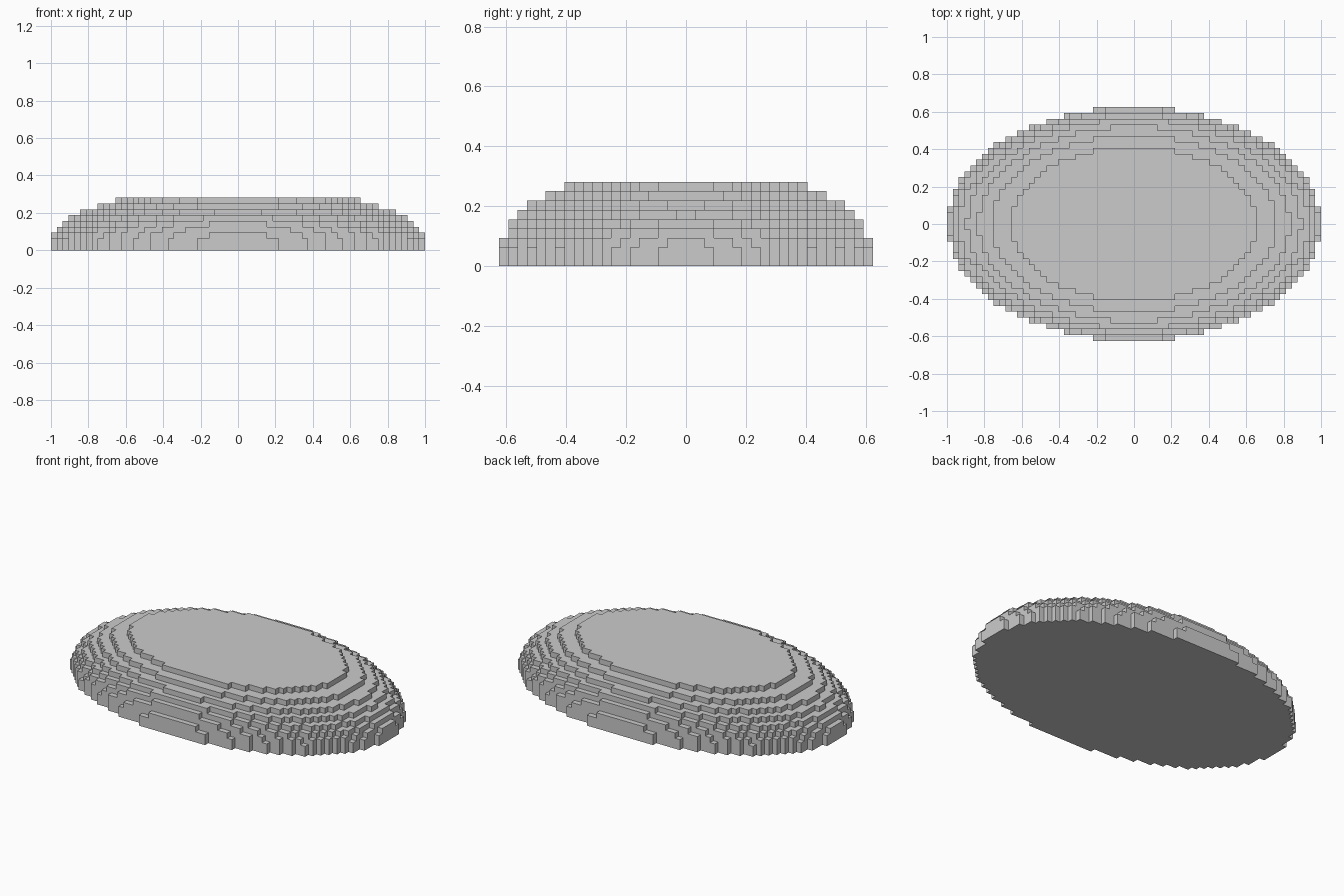
import bpy
import bmesh
from mathutils import Vector

cube = bpy.data.objects.get("Cube")
if cube:
    bpy.data.objects.remove(cube, do_unlink=True)

# Block size and ellipsoid radii, counted in blocks
UNIT = 1 / 32
RX, RY, RZ = 32, 20, 10
LAYERS = 9


def column_height(i, j):
    """Number of stacked blocks in column (i, j) of the flat-topped ellipsoid."""
    flat = ((i + 0.5) / RX) ** 2 + ((j + 0.5) / RY) ** 2
    return sum(flat + ((k - 0.5) / RZ) ** 2 <= 1 for k in range(LAYERS))


stone = bpy.data.materials.new("stone_grey")
stone.use_nodes = True
colour = (0.6, 0.6, 0.6, 1)
stone.diffuse_color = colour
stone.node_tree.nodes["Principled BSDF"].inputs["Base Color"].default_value = colour

bm = bmesh.new()


def quad(corner, a, b):
    """Add a face spanned by edges a and b, facing along a x b."""
    points = (corner, corner + a, corner + a + b, corner + b)
    bm.faces.new([bm.verts.new(p * UNIT) for p in points])


X, Y, Z = Vector((1, 0, 0)), Vector((0, 1, 0)), Vector((0, 0, 1))

# Terraces, underside and the exposed side of every block
for i in range(-RX, RX):
    for j in range(-RY, RY):
        height = column_height(i, j)
        if not height:
            continue
        base = Vector((i, j, 0))
        quad(base + Z * height, X, Y)
        quad(base, Y, X)
        sides = ((1, 0, X, Y), (-1, 0, Y, -Y), (0, 1, X + Y, -X), (0, -1, X * 0, X))
        for di, dj, start, along in sides:
            for k in range(column_height(i + di, j + dj), height):
                quad(base + start + Z * k, along, Z)

bmesh.ops.remove_doubles(bm, verts=bm.verts, dist=UNIT / 100)
mesh = bpy.data.meshes.new("stepped_mound")
bm.to_mesh(mesh)
bm.free()
mesh.materials.append(stone)
mound = bpy.data.objects.new("stepped_mound", mesh)
bpy.context.collection.objects.link(mound)
